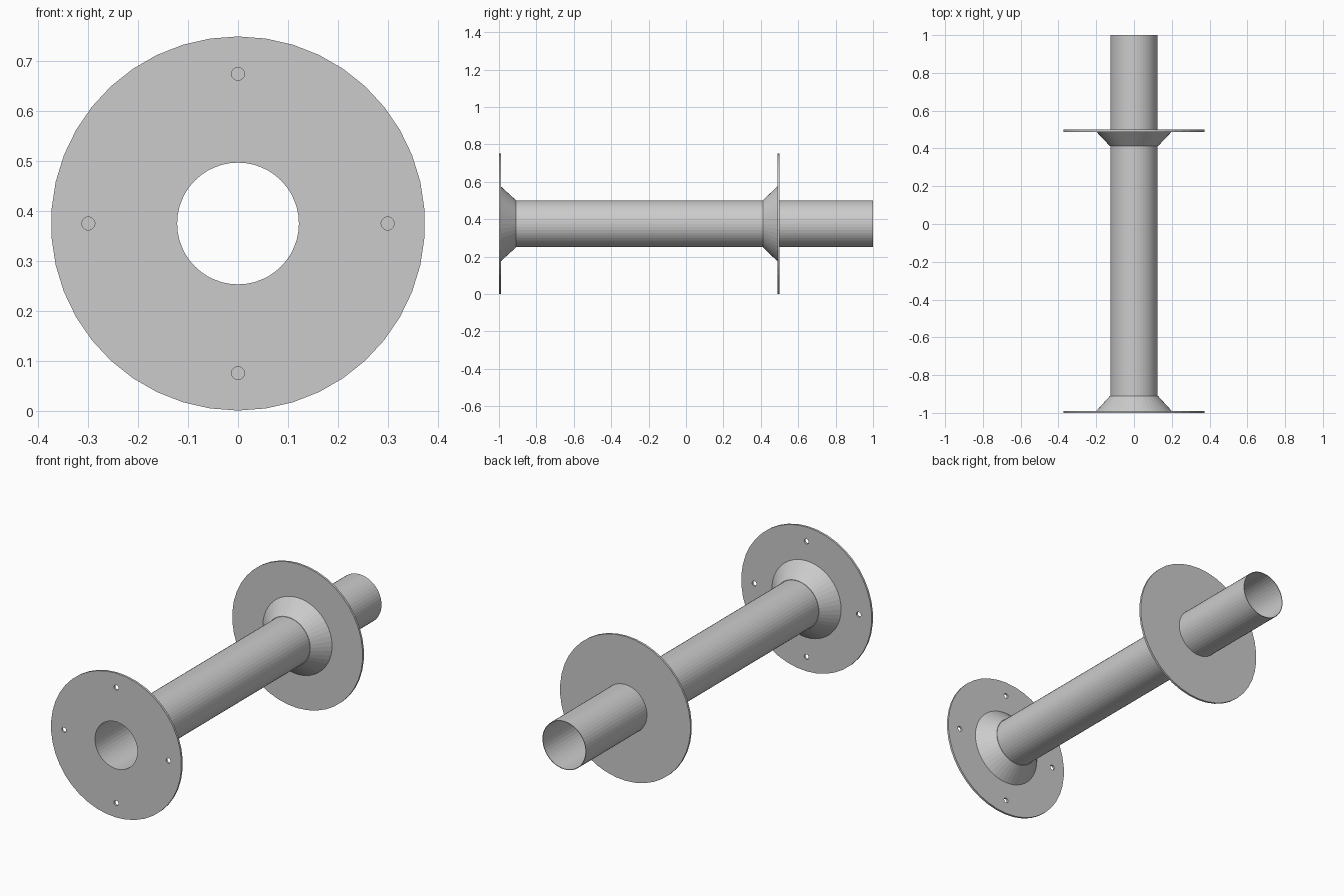
import bpy, bmesh, math

if "Cube" in bpy.data.objects:
    bpy.data.objects.remove(bpy.data.objects["Cube"])

AXIS_Z = 0.375      # height of the pipe axis
PIPE_R = 0.125
BORE_R = 0.122
FLANGE_R = 0.375


def lathe(name, profile, sides):
    """Revolve a closed (radius, y) profile about the pipe axis, flat shaded."""
    bm = bmesh.new()
    rings = []
    for i in range(sides):
        a = 2 * math.pi * i / sides
        rings.append([bm.verts.new((r * math.sin(a), y, AXIS_Z + r * math.cos(a)))
                      for r, y in profile])
    n = len(profile)
    for i in range(sides):
        p, q = rings[i], rings[(i + 1) % sides]
        for j in range(n):
            k = (j + 1) % n
            bm.faces.new((p[j], p[k], q[k], q[j]))
    bmesh.ops.recalc_face_normals(bm, faces=bm.faces)
    mesh = bpy.data.meshes.new(name)
    bm.to_mesh(mesh)
    bm.free()
    ob = bpy.data.objects.new(name, mesh)
    bpy.context.collection.objects.link(ob)
    return ob


def ring(name, r_in, r_out, y0, y1, sides):
    return lathe(name, [(r_in, y0), (r_out, y0), (r_out, y1), (r_in, y1)], sides)


# Thin-walled pipe
ring("pipe", BORE_R, PIPE_R, -1.0, 1.0, 48)

# Flange plates
front_flange = ring("front_flange", PIPE_R - 0.001, FLANGE_R, -1.0, -0.989, 42)
ring("rear_flange", PIPE_R - 0.001, FLANGE_R, 0.488, 0.499, 42)

# Conical collars, both on the span between the flanges
for name, y_wide, y_narrow in (("front_collar", -0.99, -0.91),
                               ("rear_collar", 0.489, 0.412)):
    lathe(name, [(PIPE_R - 0.001, y_wide), (0.2, y_wide),
                 (PIPE_R + 0.002, y_narrow), (PIPE_R - 0.001, y_narrow)], 48)

# Four bolt holes through the front flange
for i in range(4):
    a = i * math.pi / 2
    bpy.ops.mesh.primitive_cylinder_add(
        vertices=24, radius=0.013, depth=0.1,
        location=(0.3 * math.sin(a), -0.995, AXIS_Z + 0.3 * math.cos(a)),
        rotation=(math.pi / 2, 0, 0))
    cutter = bpy.context.object
    cutter.name = f"bolt_hole_cutter_{i + 1}"
    cutter.hide_render = True
    cutter.hide_set(True)
    mod = front_flange.modifiers.new(f"bolt_hole_{i + 1}", 'BOOLEAN')
    mod.operation = 'DIFFERENCE'
    mod.solver = 'EXACT'
    mod.object = cutter
